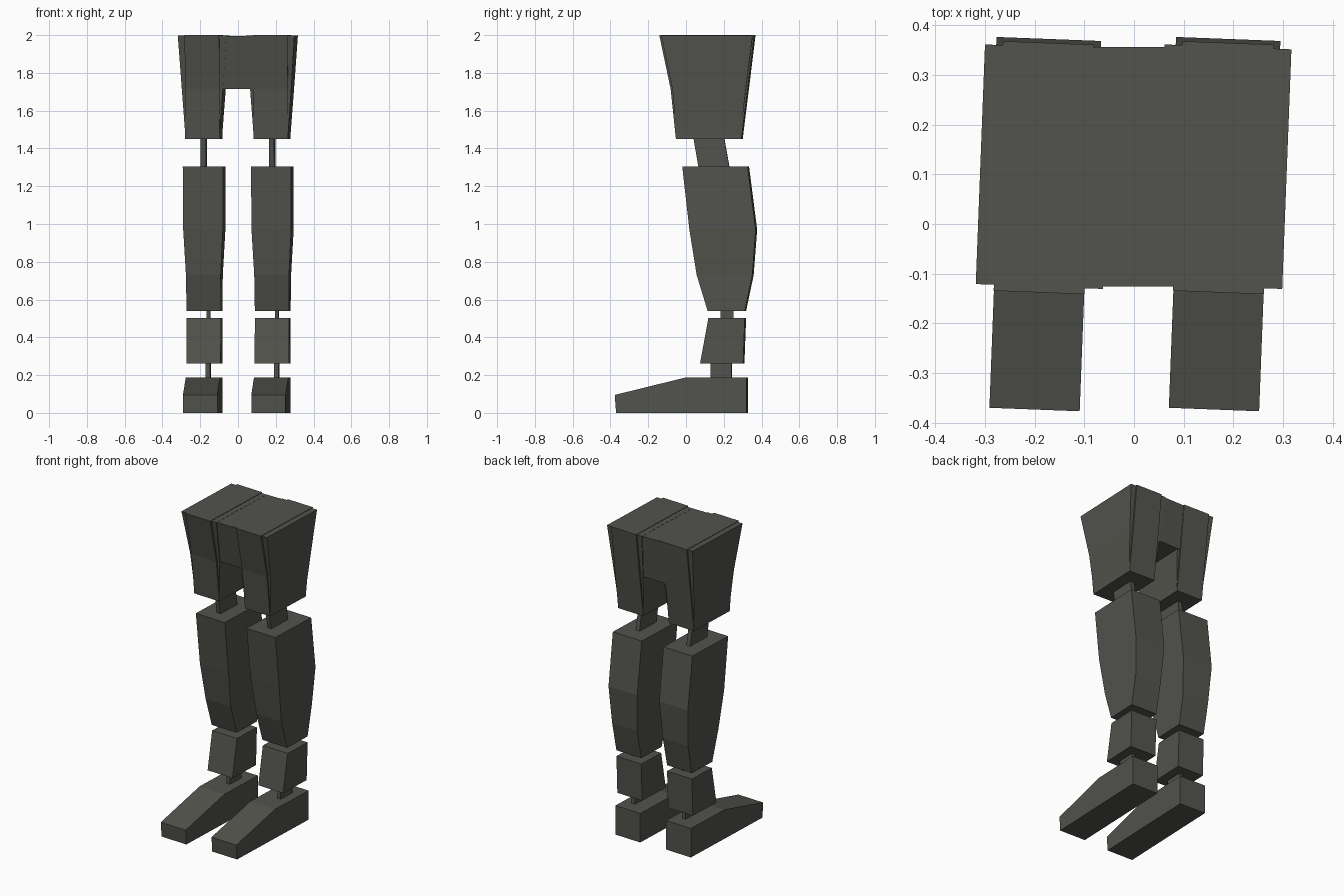
import bpy
import bmesh
import math

if "Cube" in bpy.data.objects:
    bpy.data.objects.remove(bpy.data.objects["Cube"])

# one dark grey material
grey = bpy.data.materials.new("dark warm grey")
grey.diffuse_color = (0.085, 0.085, 0.074, 1.0)
grey.use_nodes = True
grey.node_tree.nodes["Principled BSDF"].inputs["Base Color"].default_value = grey.diffuse_color

TURN = math.radians(-2.2)          # both legs are turned slightly the same way


def loft(name, sections, x=0.0, turn=0.0, shift=0.0):
    """Stack of rectangles: each section is (z, y_front, y_back, half_width)."""
    bm = bmesh.new()
    rings = []
    for z, y0, y1, h in sections:
        corners = ((-h, y0), (h, y0), (h, y1), (-h, y1))
        rings.append([bm.verts.new((shift + cx, cy, z)) for cx, cy in corners])
    for a, b in zip(rings, rings[1:]):
        for i in range(4):
            j = (i + 1) % 4
            bm.faces.new((a[i], a[j], b[j], b[i]))
    bm.faces.new(rings[0][::-1])
    bm.faces.new(rings[-1])
    bmesh.ops.recalc_face_normals(bm, faces=bm.faces)
    mesh = bpy.data.meshes.new(name)
    bm.to_mesh(mesh)
    bm.free()
    mesh.materials.append(grey)
    obj = bpy.data.objects.new(name, mesh)
    obj.location.x = x
    obj.rotation_euler.z = turn
    bpy.context.collection.objects.link(obj)
    return obj


# leg parts: name -> (sections from bottom to top, sideways shift)
PARTS = {
    "foot": ([(0.0, -0.367, 0.325, 0.091), (0.095, -0.374, 0.325, 0.091),
              (0.187, 0.0, 0.325, 0.091)], 0),
    "lower_ankle_link": ([(0.17, 0.13, 0.243, 0.012), (0.28, 0.13, 0.243, 0.012)], 0.022),
    "ankle_block": ([(0.262, 0.078, 0.306, 0.091), (0.502, 0.122, 0.315, 0.091)], 0),
    "upper_ankle_link": ([(0.48, 0.185, 0.253, 0.01), (0.56, 0.185, 0.253, 0.01)], 0.022),
    "calf": ([(0.54, 0.118, 0.315, 0.091), (0.73, 0.06, 0.355, 0.092),
              (0.97, 0.022, 0.373, 0.105), (1.305, -0.016, 0.33, 0.106)], 0),
    "knee_link": ([(1.28, 0.07, 0.234, 0.014), (1.47, 0.037, 0.2, 0.014)], 0),
    "thigh_core": ([(1.45, -0.05, 0.297, 0.0915), (1.715, -0.078, 0.33, 0.0915),
                    (2.0, -0.138, 0.365, 0.0915)], 0),
    "thigh_flare": ([(1.452, -0.044, 0.29, 0.09), (1.715, -0.068, 0.321, 0.109),
                     (1.997, -0.126, 0.357, 0.128)], 0),
}

# both legs are parallel copies
for side, x in (("left", -0.186), ("right", 0.1755)):
    for part, (sections, shift) in PARTS.items():
        loft(f"{side}_{part}", sections, x, TURN, shift)

# pelvis bridging the two thighs
loft("pelvis", [(1.715, -0.068, 0.321, 0.1), (1.996, -0.126, 0.357, 0.1)])
